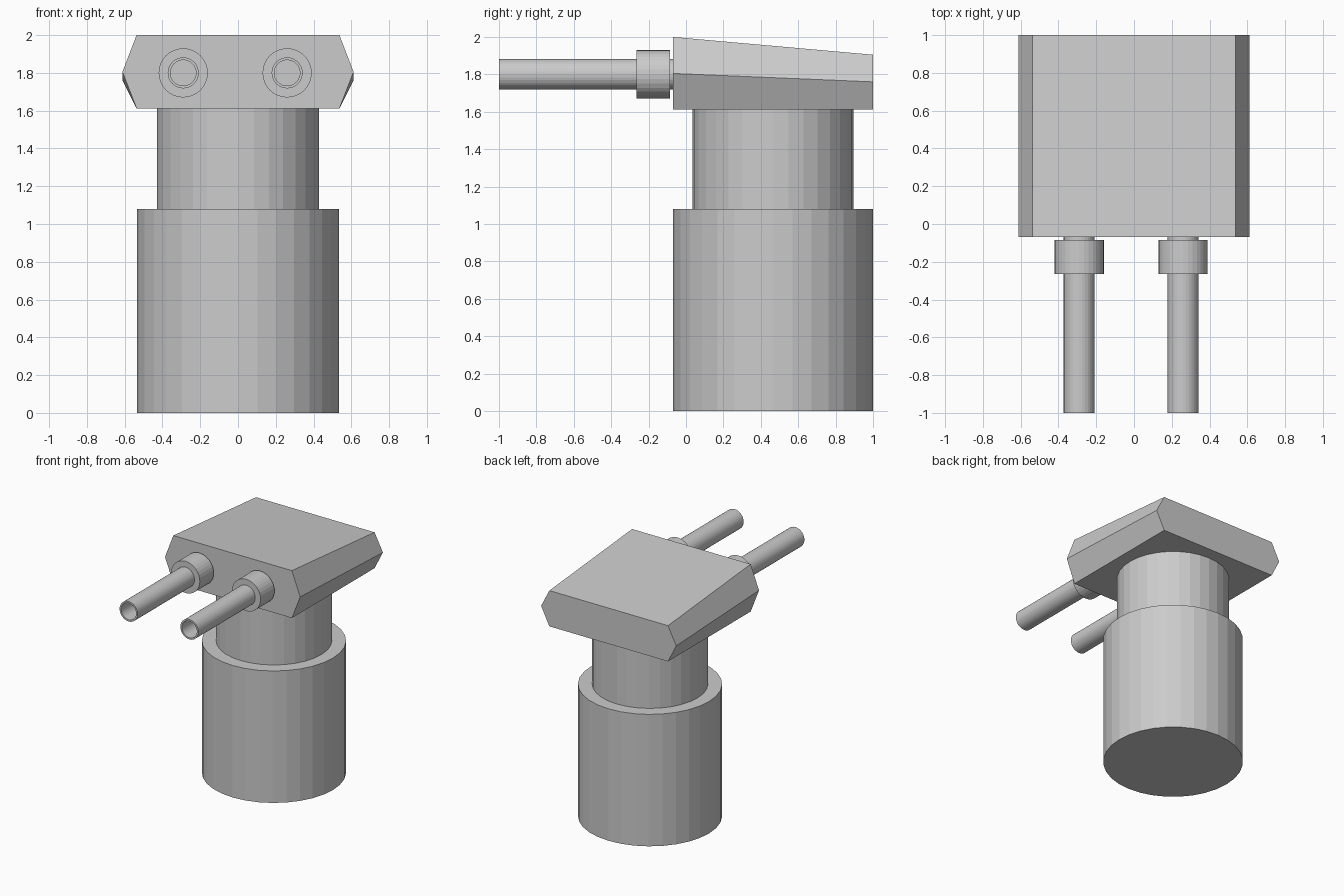
import bpy, bmesh, math

if "Cube" in bpy.data.objects:
    bpy.data.objects.remove(bpy.data.objects["Cube"])

grey = bpy.data.materials.new("light grey")
grey.diffuse_color = (0.6, 0.6, 0.6, 1)
grey.use_nodes = True
grey.node_tree.nodes["Principled BSDF"].inputs["Base Color"].default_value = grey.diffuse_color


def make(name, bm):
    bmesh.ops.recalc_face_normals(bm, faces=bm.faces)
    mesh = bpy.data.meshes.new(name)
    bm.to_mesh(mesh)
    bm.free()
    mesh.materials.append(grey)
    obj = bpy.data.objects.new(name, mesh)
    bpy.context.collection.objects.link(obj)
    return obj


def ring(bm, point, r, t, n=32):
    return [bm.verts.new(point(r * math.sin(2 * math.pi * i / n),
                               r * math.cos(2 * math.pi * i / n), t))
            for i in range(n)]


def bridge(bm, a, b):
    for i in range(len(a)):
        j = (i + 1) % len(a)
        bm.faces.new((a[i], a[j], b[j], b[i]))


def upright(name, r, z0, z1):
    bm = bmesh.new()
    place = lambda u, v, t: (u, 0.465 + v, t)
    low, high = ring(bm, place, r, z0), ring(bm, place, r, z1)
    bridge(bm, low, high)
    bm.faces.new(low)
    bm.faces.new(high)
    make(name, bm)


def tube(name, x, r_out, r_in, y0, y1):
    bm = bmesh.new()
    place = lambda u, v, t: (x + u, t, 1.80 + v)
    rings = [ring(bm, place, r, y) for r, y in
             ((r_out, y0), (r_out, y1), (r_in, y1), (r_in, y0))]
    for k in range(4):
        bridge(bm, rings[k], rings[(k + 1) % 4])
    make(name, bm)


# Round body and neck
upright("body", 0.535, 0, 1.08)
upright("neck", 0.43, 1.08, 1.615)

# Six-sided head, sloping down to the back
bm = bmesh.new()
ends = []
for y, mid, top in ((-0.07, 1.805, 2.0), (1.0, 1.76, 1.905)):
    half = [(0.537, 1.612), (0.612, mid), (0.537, top)]
    outline = half + [(-x, z) for x, z in reversed(half)]
    ends.append([bm.verts.new((x, y, z)) for x, z in outline])
    bm.faces.new(ends[-1])
bridge(bm, *ends)
make("head", bm)

# Two open pipes with collars
for side, x in (("left", -0.29), ("right", 0.26)):
    tube(side + "_pipe", x, 0.082, 0.068, -1.0, -0.07)
    tube(side + "_collar", x, 0.13, 0.08, -0.265, -0.085)
